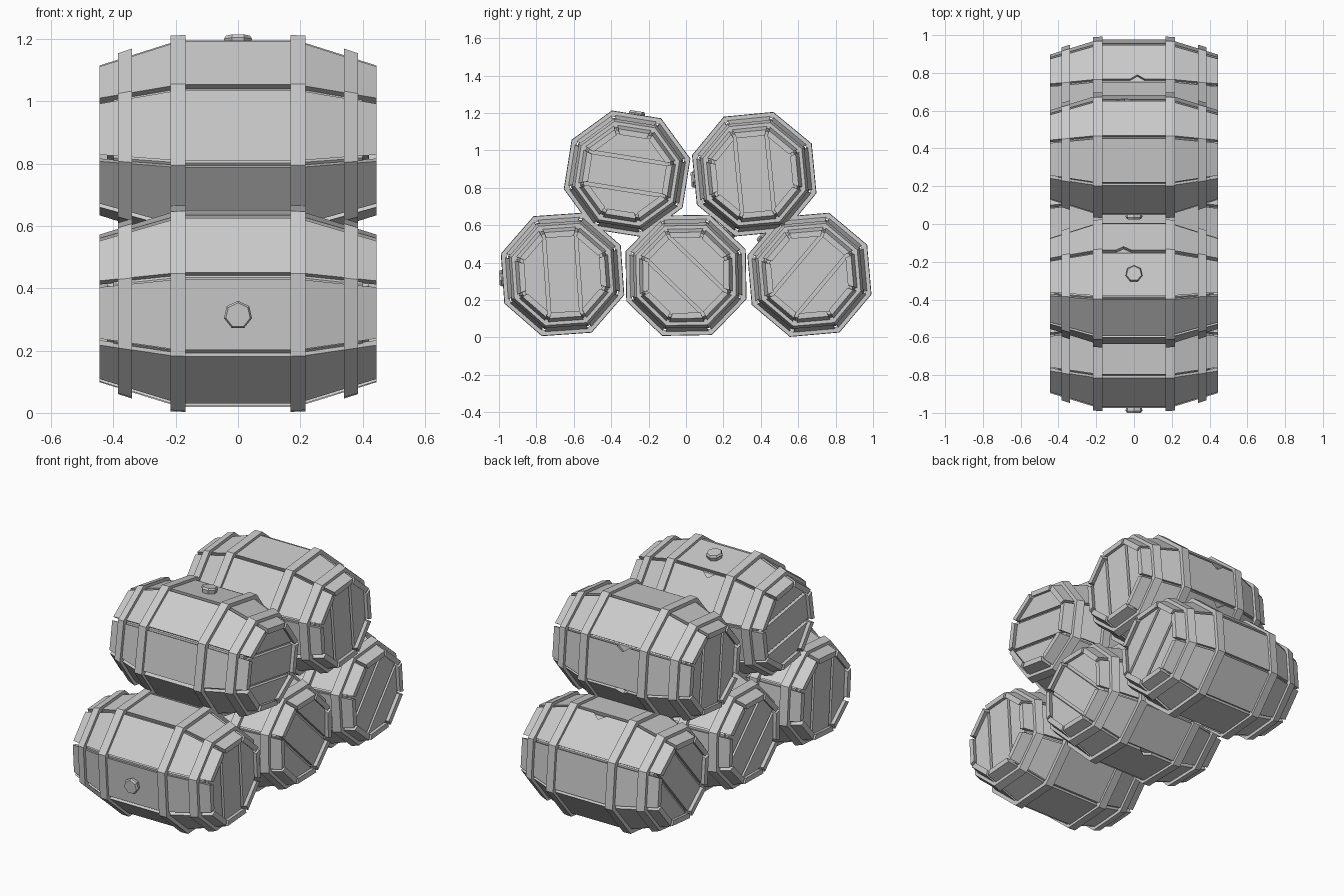
import bpy, bmesh, random
from math import cos, sin, tan, pi, radians
from mathutils import Matrix

if "Cube" in bpy.data.objects:
    bpy.data.objects.remove(bpy.data.objects["Cube"])

random.seed(4)
C8 = cos(pi / 8)
T8 = tan(pi / 8)


def body_radius(x):
    """Outer corner radius of the barrel along its axis."""
    return 0.332 if abs(x) <= 0.19 else 0.332 - (abs(x) - 0.19) * 0.325


def loft(bm, rings, closed=False):
    """Skin equal-sized vertex rings; cap the ends unless closed."""
    vs = [[bm.verts.new(p) for p in r] for r in rings]
    n = len(vs[0])
    for i in range(len(vs) if closed else len(vs) - 1):
        a, b = vs[i], vs[(i + 1) % len(vs)]
        for j in range(n):
            k = (j + 1) % n
            bm.faces.new((a[j], a[k], b[k], b[j]))
    if not closed:
        bm.faces.new(vs[0])
        bm.faces.new(vs[-1][::-1])


def octagon(x, r):
    return [(x, r * cos(pi / 8 + k * pi / 4), r * sin(pi / 8 + k * pi / 4)) for k in range(8)]


def finish(bm, name, place):
    bmesh.ops.recalc_face_normals(bm, faces=bm.faces)
    mesh = bpy.data.meshes.new(name)
    bm.to_mesh(mesh)
    bm.free()
    obj = bpy.data.objects.new(name, mesh)
    obj.matrix_world = place
    bpy.context.collection.objects.link(obj)


def staves(bm):
    """Eight bent boards with narrow gaps and an occasional chipped edge."""
    for k in range(8):
        a = k * pi / 4
        chip_x = random.uniform(-0.06, 0.06)
        chip = random.choice((0, 0, 0.03))
        gap = random.uniform(0.007, 0.014)
        rings = []
        for x in (-0.445, -0.19, chip_x - 0.04, chip_x, chip_x + 0.04, 0.19, 0.445):
            top = body_radius(x) * C8
            low = top - 0.03
            cut = chip if x == chip_x else 0
            right = top * T8 - gap - cut
            left = -(top * T8 - gap)
            low_r, low_l = low * T8 - gap * 0.8 - cut, -(low * T8 - gap * 0.8)
            section = ((top, left), (top, right), (low, low_r), (low, low_l))
            rings.append([(x, d * cos(a) - t * sin(a), d * sin(a) + t * cos(a)) for d, t in section])
        loft(bm, rings)


def hoop(bm, x0, r0, x1, r1, depth=0.032):
    loft(bm, [octagon(x0, r0), octagon(x1, r1), octagon(x1, r1 - depth), octagon(x0, r0 - depth)], True)


def head_boards(bm, side):
    """Three boards filling the octagonal end: a rectangle and two trapezoids."""
    A, g = 0.207, 0.009
    h = A * T8
    boards = [[(-h + g, -A), (h - g, -A), (h - g, A), (-h + g, A)]]
    for s in (-1, 1):
        boards.append([(s * (h + g), -A + g), (s * A, -h), (s * A, h), (s * (h + g), A - g)])
    for b in boards:
        loft(bm, [[(side * x, y, z) for y, z in b] for x in (0.39, 0.42)])


def barrel(name, y, z, turn):
    place = Matrix.Translation((0, y, z)) @ Matrix.Rotation(radians(turn), 4, 'X')
    # dark core behind the gaps
    bm = bmesh.new()
    loft(bm, [octagon(x, body_radius(x) - 0.024) for x in (-0.4, -0.19, 0.19, 0.4)])
    finish(bm, name + "_core", place)
    # staves
    bm = bmesh.new()
    staves(bm)
    finish(bm, name + "_staves", place)
    # hoops, mirrored on both ends
    bm = bmesh.new()
    for s in (-1, 1):
        hoop(bm, s * 0.168, 0.348, s * 0.216, 0.346)
        hoop(bm, s * 0.34, 0.303, s * 0.385, 0.288)
    finish(bm, name + "_hoops", place)
    # end boards
    bm = bmesh.new()
    for s in (-1, 1):
        head_boards(bm, s)
    finish(bm, name + "_heads", place)
    # bung on the side
    bm = bmesh.new()
    loft(bm, [[(r * sin(i * 2 * pi / 7), d, r * cos(i * 2 * pi / 7)) for i in range(7)]
              for d, r in ((-0.29, 0.036), (-0.328, 0.046), (-0.339, 0.04))])
    finish(bm, name + "_bung", place)


# pyramid stack: three below, two above
barrel("bottom_front_barrel", -0.66, 0.337, 4)
barrel("bottom_middle_barrel", 0.0, 0.332, 226)
barrel("bottom_back_barrel", 0.66, 0.335, -40)
barrel("top_front_barrel", -0.315, 0.875, -99)
barrel("top_back_barrel", 0.365, 0.873, 5.5)
